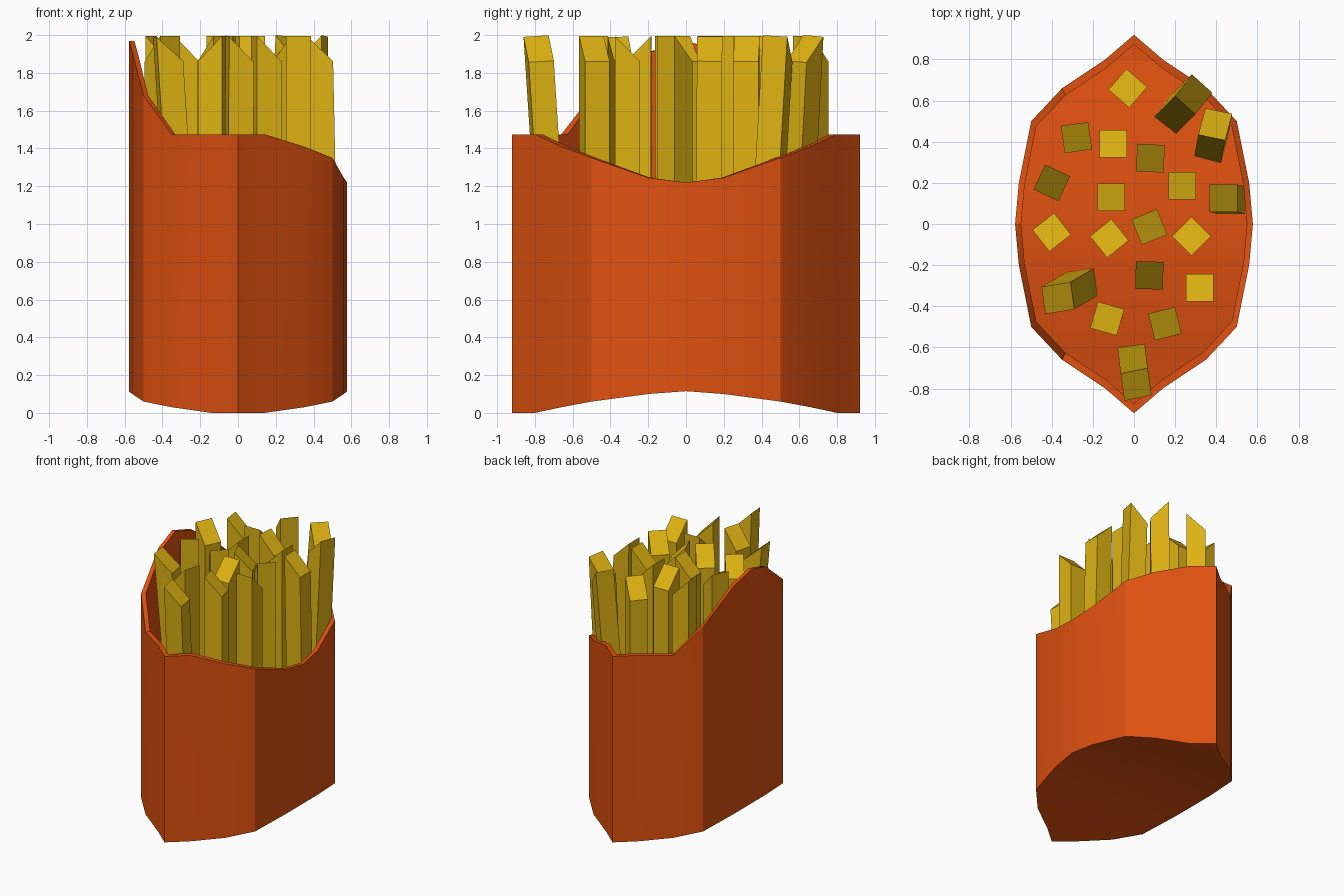
import bpy
import bmesh
from math import radians
from mathutils import Matrix, Vector

default = bpy.data.objects.get("Cube")
if default:
    bpy.data.objects.remove(default, do_unlink=True)


def make_material(name, rgb):
    mat = bpy.data.materials.new(name)
    mat.use_nodes = True
    color = (*rgb, 1.0)
    mat.diffuse_color = color
    mat.node_tree.nodes["Principled BSDF"].inputs["Base Color"].default_value = color
    return mat


def make_object(name, bm, material):
    bmesh.ops.recalc_face_normals(bm, faces=bm.faces[:])
    mesh = bpy.data.meshes.new(name)
    bm.to_mesh(mesh)
    bm.free()
    mesh.materials.append(material)
    obj = bpy.data.objects.new(name, mesh)
    bpy.context.collection.objects.link(obj)
    return obj


orange = make_material("orange card", (0.74, 0.082, 0.005))
yellow = make_material("potato yellow", (0.73, 0.45, 0.006))

# Carton stations from the front tip to the middle:
# half width, y, underside height, right-hand rim (low), left-hand rim (high)
FRONT_HALF = [
    (0, -0.92, 0, 1.475, 1.475),
    (0.14, -0.8, 0, 1.475, 1.475),
    (0.35, -0.66, 0.03, 1.41, 1.475),
    (0.5, -0.5, 0.06, 1.35, 1.68),
    (0.56, -0.2, 0.1, 1.245, 1.91),
    (0.578, 0, 0.115, 1.22, 1.97),
]
BACK_HALF = [(x, -y, low, near, far) for x, y, low, near, far in FRONT_HALF[-2::-1]]
STATIONS = FRONT_HALF + BACK_HALF
WALL_SCALE = 0.95
FLOOR_THICKNESS = 0.025


def underside(y):
    """Height of the arched underside at a given depth."""
    for a, b in zip(STATIONS, STATIONS[1:]):
        if a[1] <= y <= b[1]:
            t = (y - a[1]) / (b[1] - a[1])
            return a[2] + t * (b[2] - a[2])
    return 0.0


def build_carton():
    # Loop around the outline: +x side going back, then -x side coming forward
    outline = [(x, y, low, near) for x, y, low, near, far in STATIONS]
    outline += [(-x, y, low, far) for x, y, low, near, far in STATIONS[-2:0:-1]]
    bm = bmesh.new()

    def ring(scale, height):
        return [bm.verts.new((p[0] * scale, p[1] * scale, height(p))) for p in outline]

    rings = [
        ring(1, lambda p: p[2]),
        ring(1, lambda p: p[3]),
        ring(WALL_SCALE, lambda p: p[3]),
        ring(WALL_SCALE, lambda p: p[2] + FLOOR_THICKNESS),
    ]
    count = len(outline)
    # Outer wall, rim and inner wall
    for lower, upper in zip(rings, rings[1:]):
        for i in range(count):
            j = (i + 1) % count
            bm.faces.new((lower[i], lower[j], upper[j], upper[i]))
    # Underside and inner floor, in strips across the width
    last = len(STATIONS) - 1
    for loop in (rings[0], rings[-1]):
        for i in range(last):
            strip = [loop[i], loop[i + 1], loop[-i - 1], loop[-i]]
            bm.faces.new(list(dict.fromkeys(strip)))
    return make_object("carton", bm, orange)


carton = build_carton()
bpy.ops.object.select_all(action="DESELECT")
carton.select_set(True)
bpy.context.view_layer.objects.active = carton
bpy.ops.object.shade_smooth_by_angle(angle=radians(30))

# Fries: top x, top y, heading of the slanted cut, then optional shift of the foot
FRIES = [
    (-0.03, 0.66, 139), (-0.28, 0.42, 8), (-0.1, 0.39, 90), (0.08, 0.32, -3),
    (0.235, 0.185, 180), (-0.4, 0.2, -25), (-0.11, 0.13, 180), (-0.4, -0.04, 128),
    (-0.12, -0.07, 129), (0.075, -0.015, 22), (0.28, -0.06, 135), (0.075, -0.25, -91),
    (0.32, -0.31, 90), (-0.13, -0.46, 164), (0.15, -0.485, 14),
    (0.01, -0.78, 8, -0.015, 0.125), (-0.37, -0.36, 8, 0.12, 0.07),
    (0.29, 0.63, -38, -0.1, -0.1), (0.395, 0.485, 165, -0.02, -0.11),
    (0.435, 0.125, 0, 0.04, -0.01),
]
FRY_WIDTH = 0.134
FRY_TOP = 1.995
CUT_DROP = 0.135


def build_fry(number, x, y, heading, shift_x=0.0, shift_y=0.0):
    foot_z = underside(y + shift_y) + FLOOR_THICKNESS
    bm = bmesh.new()
    bmesh.ops.create_cube(bm, size=1)
    turn = Matrix.Rotation(radians(heading), 3, "Z")
    for v in bm.verts:
        at_top = v.co.z > 0
        on_cut_side = v.co.x > 0
        spot = turn @ Vector((v.co.x * FRY_WIDTH, v.co.y * FRY_WIDTH, 0))
        # Slant the top toward the heading and lean the stick off its foot
        z = FRY_TOP - (CUT_DROP if on_cut_side else 0) if at_top else foot_z
        lean = (FRY_TOP - CUT_DROP / 2 - z) / (FRY_TOP - foot_z)
        v.co = spot + Vector((x + shift_x * lean, y + shift_y * lean, z))
        # Leaning sticks also tip their cut end with the lean
        if at_top:
            v.co.z += (spot.x * shift_x + spot.y * shift_y) / (FRY_TOP - foot_z)
    make_object(f"fry_{number:02d}", bm, yellow)


for number, fry in enumerate(FRIES, start=1):
    build_fry(number, *fry)
